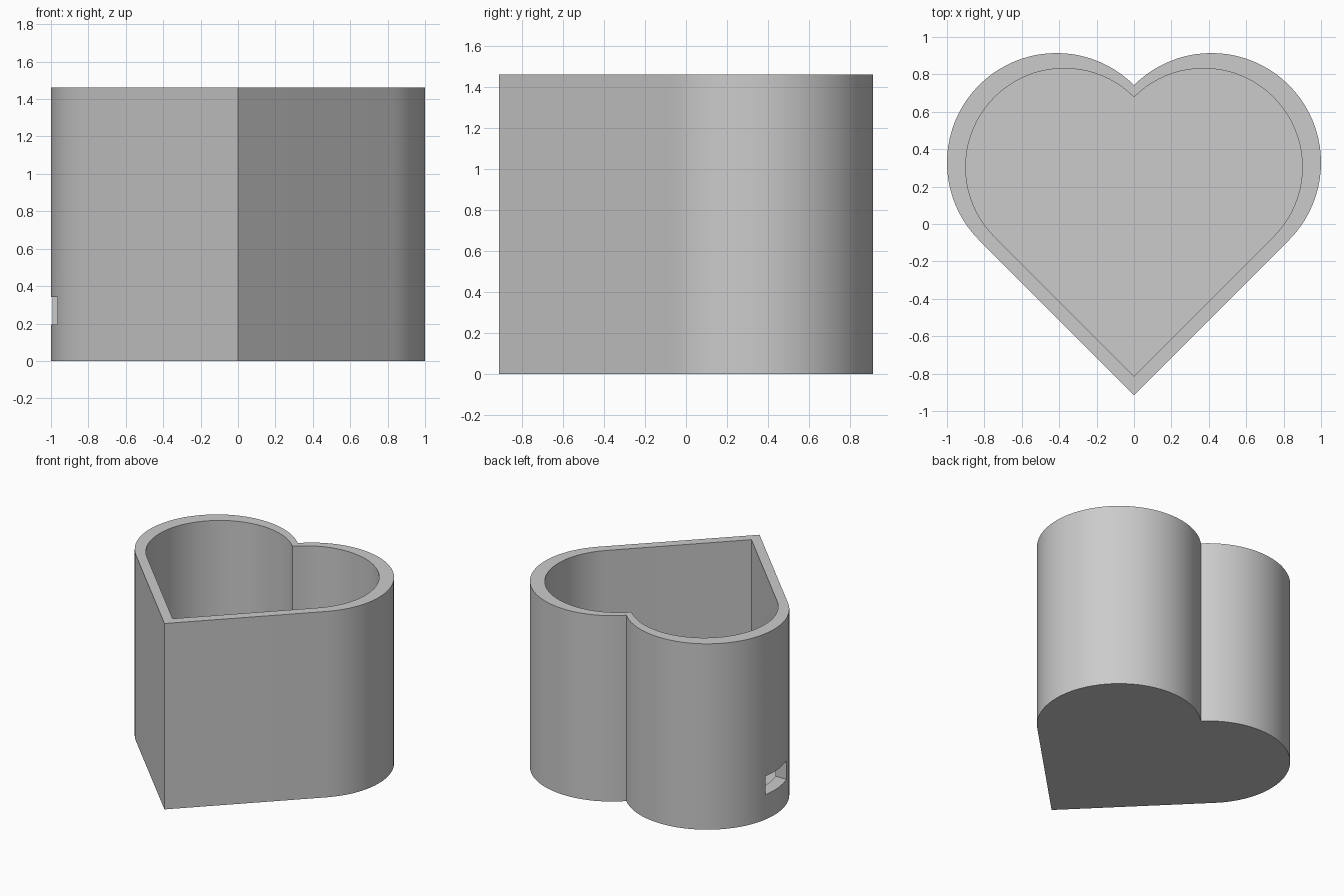
import bpy
import bmesh
from math import radians, cos, sin, sqrt

if "Cube" in bpy.data.objects:
    bpy.data.objects.remove(bpy.data.objects["Cube"])

RADIUS = 2 / (2 + sqrt(2))   # lobe radius for an overall width of 2
HEIGHT = 1.463
FLOOR = 0.1
STEPS = 40                   # segments per lobe

grey = bpy.data.materials.new("warm_free_grey")
grey.name = "plain_grey"
grey.use_nodes = True
grey.diffuse_color = (0.6, 0.6, 0.6, 1)
grey.node_tree.nodes["Principled BSDF"].inputs["Base Color"].default_value = (0.6, 0.6, 0.6, 1)


def heart_outline(r, y_mid):
    """Square on its corner with a half circle on each upper side."""
    h = r / sqrt(2)
    angles = [radians(-45 + 180 * i / STEPS) for i in range(STEPS + 1)]
    right = [(h + r * cos(a), y_mid + h + r * sin(a)) for a in angles]
    right[-1] = (0, y_mid + 2 * h)
    left = [(-x, y) for x, y in reversed(right[:-1])]
    return [(0, y_mid - 2 * h)] + right + left


def prism(name, outline, z0, z1):
    """Upright solid from a closed outline."""
    bm = bmesh.new()
    face = bm.faces.new([bm.verts.new((x, y, z0)) for x, y in outline])
    top = bmesh.ops.extrude_face_region(bm, geom=[face])["geom"]
    moved = [v for v in top if isinstance(v, bmesh.types.BMVert)]
    bmesh.ops.translate(bm, verts=moved, vec=(0, 0, z1 - z0))
    bmesh.ops.recalc_face_normals(bm, faces=bm.faces)
    mesh = bpy.data.meshes.new(name)
    bm.to_mesh(mesh)
    bm.free()
    obj = bpy.data.objects.new(name, mesh)
    bpy.context.collection.objects.link(obj)
    mesh.materials.append(grey)
    return obj


def cut(target, cutter):
    """Subtract the cutter, then discard it."""
    cutter.hide_render = True
    mod = target.modifiers.new(cutter.name, 'BOOLEAN')
    mod.operation = 'DIFFERENCE'
    mod.solver = 'EXACT'
    mod.object = cutter
    bpy.context.view_layer.objects.active = target
    bpy.ops.object.modifier_apply(modifier=mod.name)
    bpy.data.objects.remove(cutter)


# Heart-shaped container body
body = prism("heart_container", heart_outline(RADIUS, -0.086), 0, HEIGHT)

# Open cavity, slightly smaller than the outside
cut(body, prism("cavity_cutter", heart_outline(RADIUS * 0.9, -0.068), FLOOR, HEIGHT + 0.2))

# Small rectangular opening through the side wall
slot = [(-1.1, 0.13), (-0.75, 0.13), (-0.75, 0.425), (-1.1, 0.425)]
cut(body, prism("slot_cutter", slot, 0.195, 0.341))

# Smooth lobes with crisp rims and corners
bpy.ops.object.select_all(action='DESELECT')
body.select_set(True)
bpy.context.view_layer.objects.active = body
bpy.ops.object.shade_smooth_by_angle(angle=radians(30))
